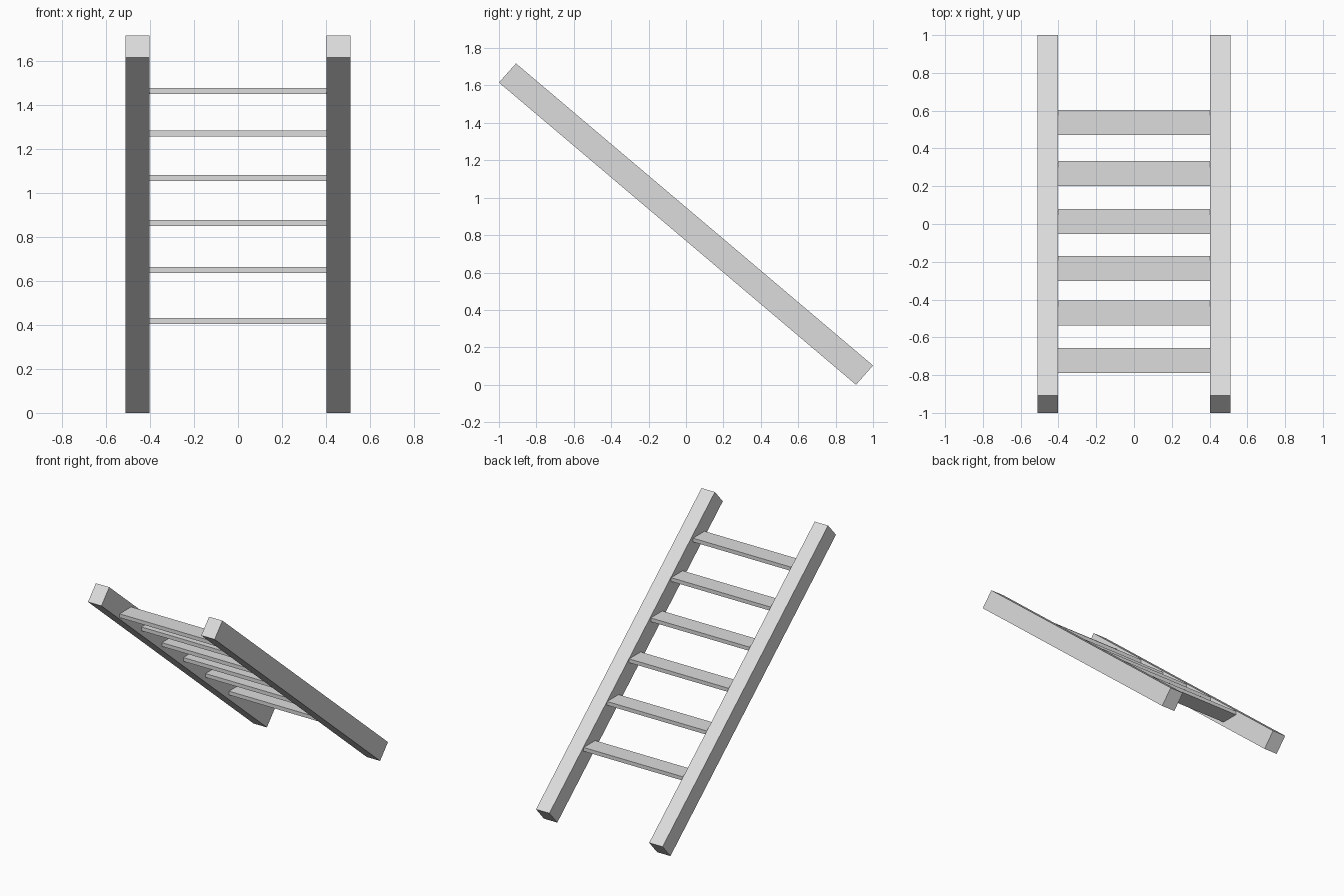
import bpy
import bmesh

cube = bpy.data.objects.get("Cube")
if cube:
    bpy.data.objects.remove(cube, do_unlink=True)

grey = bpy.data.materials.new("light_grey")
grey.use_nodes = True
colour = (0.72, 0.72, 0.72, 1)
grey.diffuse_color = colour
grey.node_tree.nodes["Principled BSDF"].inputs["Base Color"].default_value = colour


def extrude_profile(name, profile, x_start, x_end):
    """Sweep a (y, z) outline along x into a closed solid."""
    bm = bmesh.new()
    face = bm.faces.new([bm.verts.new((x_start, y, z)) for y, z in profile])
    result = bmesh.ops.extrude_face_region(bm, geom=[face])
    moved = [v for v in result["geom"] if isinstance(v, bmesh.types.BMVert)]
    bmesh.ops.translate(bm, verts=moved, vec=(x_end - x_start, 0, 0))
    bmesh.ops.recalc_face_normals(bm, faces=bm.faces)
    mesh = bpy.data.meshes.new(name)
    bm.to_mesh(mesh)
    bm.free()
    mesh.materials.append(grey)
    obj = bpy.data.objects.new(name, mesh)
    bpy.context.collection.objects.link(obj)
    return obj


# Sloping side rails
RAIL_INNER, RAIL_OUTER = 0.403, 0.511
rail_profile = [(-1, 1.616), (-0.909, 1.718), (1, 0.103), (0.909, 0)]
for side, sign in (("left", 1), ("right", -1)):
    extrude_profile(side + "_rail", rail_profile, sign * RAIL_INNER, sign * RAIL_OUTER)

# Level flat rungs, given by the centre of each in y and z
HALF_DEPTH, HALF_THICK = 0.0665, 0.0138
rungs = [(0.538, 0.418), (0.267, 0.650), (0.013, 0.864),
         (-0.236, 1.068), (-0.471, 1.272), (-0.723, 1.464)]
for i, (y, z) in enumerate(rungs, 1):
    section = [(y + a * HALF_DEPTH, z + b * HALF_THICK)
               for a, b in ((-1, -1), (1, -1), (1, 1), (-1, 1))]
    extrude_profile(f"rung_{i}", section, -RAIL_INNER - 0.002, RAIL_INNER + 0.002)
